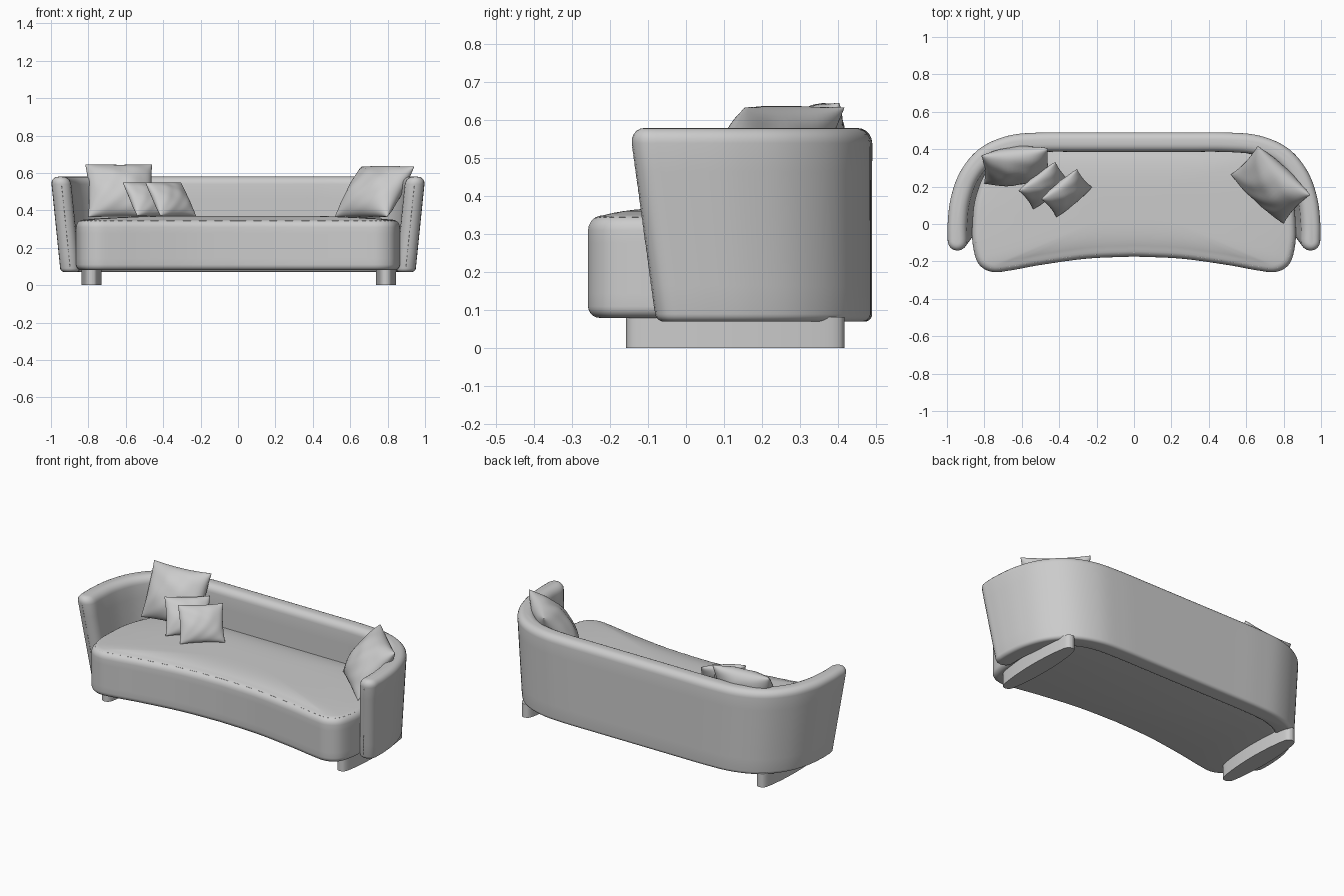
import bpy, bmesh, math
from mathutils import Vector, Matrix

if "Cube" in bpy.data.objects:
    bpy.data.objects.remove(bpy.data.objects["Cube"])

fabric = bpy.data.materials.new("grey_fabric")
fabric.diffuse_color = (0.6, 0.6, 0.6, 1)
fabric.use_nodes = True
fabric.node_tree.nodes["Principled BSDF"].inputs["Base Color"].default_value = fabric.diffuse_color


def finish(name, bm, angle=40):
    """Turn a bmesh into a named, smooth shaded object."""
    bmesh.ops.recalc_face_normals(bm, faces=bm.faces)
    me = bpy.data.meshes.new(name)
    bm.to_mesh(me)
    bm.free()
    ob = bpy.data.objects.new(name, me)
    bpy.context.collection.objects.link(ob)
    me.materials.append(fabric)
    bpy.ops.object.select_all(action='DESELECT')
    ob.select_set(True)
    bpy.context.view_layer.objects.active = ob
    bpy.ops.object.shade_smooth_by_angle(angle=math.radians(angle))
    return ob


def spline(pts, n=6):
    """Catmull-Rom curve through 2D points."""
    p = [Vector(q) for q in pts]
    p = [2 * p[0] - p[1]] + p + [2 * p[-1] - p[-2]]
    out = []
    for i in range(1, len(p) - 2):
        a, b, c, d = p[i - 1:i + 3]
        for k in range(n):
            t = k / n
            out.append(0.5 * (2 * b + (c - a) * t + (2 * a - 5 * b + 4 * c - d) * t * t
                              + (3 * b - a - 3 * c + d) * t ** 3))
    return out + [p[-2]]


def normals(p, closed=False):
    """Left-hand normals of a 2D polyline."""
    n, out = len(p), []
    for i in range(n):
        a = p[i - 1] if (i or closed) else p[0]
        b = p[(i + 1) % n] if (i < n - 1 or closed) else p[-1]
        d = (b - a).normalized()
        out.append(Vector((-d.y, d.x)))
    return out


def loft(rings):
    """Skin a stack of equal closed rings and cap both ends."""
    bm = bmesh.new()
    vs = [[bm.verts.new(q) for q in r] for r in rings]
    n = len(vs[0])
    for a, b in zip(vs, vs[1:]):
        for i in range(n):
            j = (i + 1) % n
            bm.faces.new((a[i], a[j], b[j], b[i]))
    bm.faces.new(vs[0])
    bm.faces.new(vs[-1])
    return bm


def rounded_levels(z0, z1, r0, r1, mid=6, n=5):
    """(height, inset) pairs of a wall with rounded bottom and top edges."""
    q = [math.pi / 2 * k / n for k in range(n + 1)]
    low = [(z0 + r0 * (1 - math.cos(a)), r0 * (1 - math.sin(a))) for a in q]
    high = [(z1 - r1 * (1 - math.sin(a)), r1 * (1 - math.cos(a))) for a in q]
    za, zb = low[-1][0], high[0][0]
    return low + [(za + (zb - za) * k / mid, 0) for k in range(1, mid)] + high


def stitches(name, path, keep=2, skip=1, w=0.001):
    """Tiny raised dashes along a 3D polyline."""
    bm = bmesh.new()
    for i in range(0, len(path) - 1, keep + skip):
        a, b = path[i], path[min(i + keep, len(path) - 1)]
        d = b - a
        if d.length < 1e-4:
            continue
        m = Matrix.Translation((a + b) / 2) @ d.to_track_quat('X', 'Z').to_matrix().to_4x4()
        bmesh.ops.create_cube(bm, size=1, matrix=m @ Matrix.Diagonal((d.length, w, w, 1)))
    return finish(name, bm)


# wraparound back and arms: U-shaped wall flaring towards the top
HALF_WALL, BACK_Y = .052, .438
half = [(-.948, -.096), (-.948, 0), (-.933, .125), (-.886, .255), (-.795, .363),
        (-.66, .422), (-.5, .437), (-.3, BACK_Y), (0, BACK_Y)]
centre = spline(half + [(-x, y) for x, y in half[-2::-1]])


def wall_centre(z):
    t = (z - .07) / .51
    sx, sy = .945 + .055 * t, .87 + .13 * t
    return [Vector((p.x * sx, BACK_Y - (BACK_Y - p.y) * sy)) for p in centre]


def wall_ring(z, inset):
    c = wall_centre(z)
    h, nn, cap = HALF_WALL - inset, normals(c), 8
    outer = [p + n * h for p, n in zip(c, nn)]
    inner = [p - n * h for p, n in zip(c, nn)]

    def tip(p, n, d):
        return [p + n * h * math.cos(a) + d * h * math.sin(a)
                for a in (math.pi * k / cap for k in range(1, cap))]
    end = tip(c[-1], nn[-1], Vector((nn[-1].y, -nn[-1].x)))
    start = tip(c[0], -nn[0], Vector((-nn[0].y, nn[0].x)))
    return [(q.x, q.y, z) for q in outer + end + inner[::-1] + start]


finish("back_and_arms", loft([wall_ring(z, i) for z, i in rounded_levels(.07, .58, .02, .04)]))

# stitched seams on the rim and down the arm fronts
rim = wall_centre(.578)
stitches("rim_stitching", [Vector((*(p + n * .024), .577)) for p, n in zip(rim, normals(rim))])
for side, name in ((0, "left_arm_stitching"), (-1, "right_arm_stitching")):
    seam = []
    for k in range(60):
        z = .1 + .43 * k / 59
        p = wall_centre(z)[side]
        seam.append(Vector((p.x, p.y - HALF_WALL, z)))
    stitches(name, seam)

# seat cushion: long curved block with a slightly crowned top, tucked into the back
half = [(0, -.174), (.25, -.185), (.5, -.219), (.66, -.248), (.76, -.256), (.832, -.212),
        (.862, -.11), (.864, 0), (.85, .13), (.795, .27), (.69, .37), (.5, .42), (0, .425)]
right = spline(half)
outline = right + [Vector((-p.x, p.y)) for p in right[-2:0:-1]]
out_n = normals(outline, True)


def seat_ring(z, inset):
    return [Vector((*(p + n * inset), z)) for p, n in zip(outline, out_n)]


rings = [seat_ring(z, i) for z, i in rounded_levels(.08, .35, .03, .04)]
edge = rings[-1]
for k in range(1, 12):
    f = 1 - k / 12
    rings.append([Vector((p.x * f, .1 + (p.y - .1) * f, .35 + .021 * (1 - f ** 4))) for p in edge])
finish("seat", loft(rings))
seam = seat_ring(.3447, .02)[:38]
stitches("seat_stitching_right", seam, 1, 1)
stitches("seat_stitching_left", [Vector((-p.x, p.y, p.z)) for p in seam], 1, 1)

# legs: long rounded runners under each end
for cx, name in ((-.783, "left_leg"), (.791, "right_leg")):
    s = 1 if cx > 0 else -1
    side = [(0, -.158), (.022, -.148), (.036, -.11), (.049, 0), (.054, .13),
            (.049, .26), (.036, .37), (.022, .408), (0, .418)]
    edge = spline(side, 4)
    bow = edge + [Vector((-p.x, p.y)) for p in edge[-2:0:-1]]
    finish(name, loft([[(cx + s * p.x, p.y, z) for p in bow] for z in (0, .082)]))


# scatter cushions: pinched pillow with soft creases
def pillow(name, w, h, thick, loc, yaw, lean, n=24):
    bm = bmesh.new()
    m = (Matrix.Translation(loc) @ Matrix.Rotation(math.radians(yaw), 4, 'Z')
         @ Matrix.Rotation(math.radians(-lean), 4, 'X'))
    for side in (-1, 1):
        g = []
        for i in range(n + 1):
            u = -math.cos(math.pi * i / n)
            row = []
            for j in range(n + 1):
                v = -math.cos(math.pi * j / n)
                puff = ((1 - u * u) * (1 - v * v)) ** .5
                crease = 1 + .06 * math.sin(7 * u + 4 * v * v + side) * math.cos(5 * v - 2 * u)
                row.append(bm.verts.new(m @ Vector((
                    w / 2 * u * (1 - .06 * (1 - v * v)), side * thick / 2 * puff * crease,
                    h / 2 * v * (1 - .06 * (1 - u * u))))))
            g.append(row)
        for i in range(n):
            for j in range(n):
                bm.faces.new((g[i][j], g[i + 1][j], g[i + 1][j + 1], g[i][j + 1]))
    bmesh.ops.remove_doubles(bm, verts=bm.verts, dist=1e-5)
    return finish(name, bm, 60)


pillow("large_cushion_left", .36, .32, .17, (-.63, .31, .505), 6, 28)
pillow("large_cushion_right", .385, .34, .18, (.73, .21, .50), -43, 38)
pillow("small_cushion_back", .25, .22, .10, (-.48, .205, .46), 38, 35)
pillow("small_cushion_front", .25, .22, .10, (-.36, .165, .46), 40, 35)
